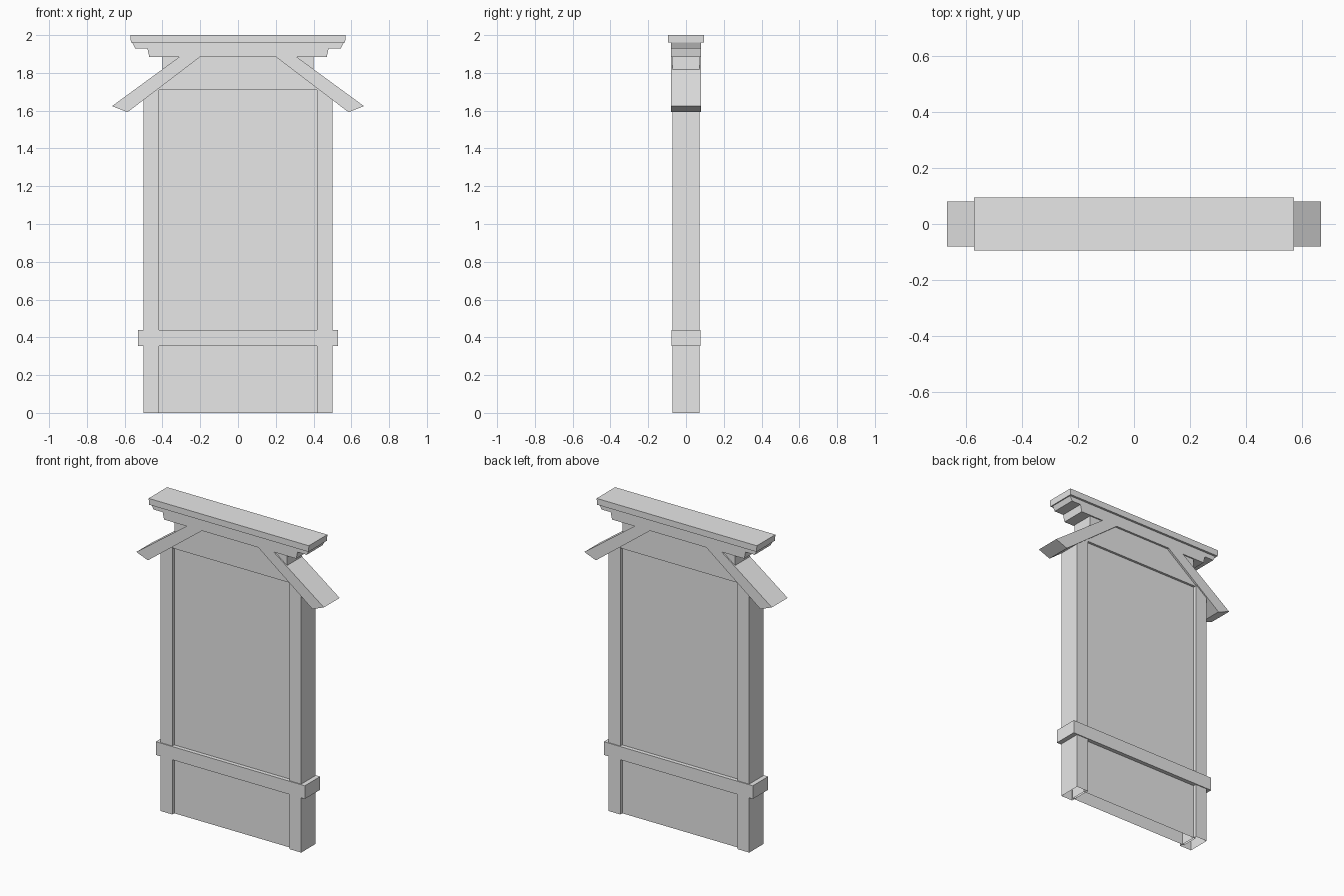
import bpy, bmesh

cube = bpy.data.objects.get("Cube")
if cube:
    bpy.data.objects.remove(cube, do_unlink=True)

grey = bpy.data.materials.new("plain_grey")
grey.use_nodes = True
grey.diffuse_color = (0.8, 0.8, 0.8, 1)
grey.node_tree.nodes["Principled BSDF"].inputs["Base Color"].default_value = (0.8, 0.8, 0.8, 1)


def prism(name, outline, half_depth, open_bottom=False):
    """Extrude an x-z outline evenly to the front and back."""
    bm = bmesh.new()
    face = bm.faces.new([bm.verts.new((x, -half_depth, z)) for x, z in outline])
    result = bmesh.ops.extrude_face_region(bm, geom=[face], use_keep_orig=True)
    moved = [v for v in result["geom"] if isinstance(v, bmesh.types.BMVert)]
    bmesh.ops.translate(bm, verts=moved, vec=(0, 2 * half_depth, 0))
    bmesh.ops.recalc_face_normals(bm, faces=bm.faces)
    if open_bottom:
        feet = [f for f in bm.faces if all(v.co.z < 0.001 for v in f.verts)]
        bmesh.ops.delete(bm, geom=feet, context="FACES")
    mesh = bpy.data.meshes.new(name)
    bm.to_mesh(mesh)
    bm.free()
    mesh.materials.append(grey)
    obj = bpy.data.objects.new(name, mesh)
    bpy.context.collection.objects.link(obj)
    return obj


def flip(points):
    return [(-x, z) for x, z in reversed(points)]


def symmetric(name, half, half_depth, open_bottom=False):
    """Complete a right-hand outline with its mirror image, then extrude."""
    return prism(name, half + flip(half), half_depth, open_bottom)


# Recessed panel, open underneath
symmetric("panel", [(0.43, 0), (0.43, 1.72)], 0.052, True)

# Hollow side posts and the small blocks between rafters and lintel
post = [(0.417, 0), (0.5, 0), (0.5, 1.68), (0.417, 1.74)]
block = [(0.3, 1.86), (0.4, 1.79), (0.4, 1.9), (0.3, 1.9)]
for side, shape in (("left", lambda p: p), ("right", flip)):
    prism(side + "_post", shape(post), 0.072, True)
    prism(side + "_block", shape(block), 0.072)

# Cross rail wrapping the posts
symmetric("cross_rail", [(0.53, 0.355), (0.53, 0.44)], 0.078)

# Gable board under the rafters
symmetric("gable_board", [(0.417, 1.71), (0.417, 1.75), (0.39, 1.77), (0.3, 1.86), (0.3, 1.9)], 0.067)

# Slanted rafters joined to the stepped lintel
symmetric("rafters_and_lintel", [
    (0.2, 1.885), (0.585, 1.592), (0.667, 1.624), (0.31, 1.885),
    (0.47, 1.885), (0.48, 1.93), (0.545, 1.93), (0.56, 1.96)], 0.08)

# Flat cap
symmetric("cap", [(0.567, 1.96), (0.57, 2.0)], 0.094)
